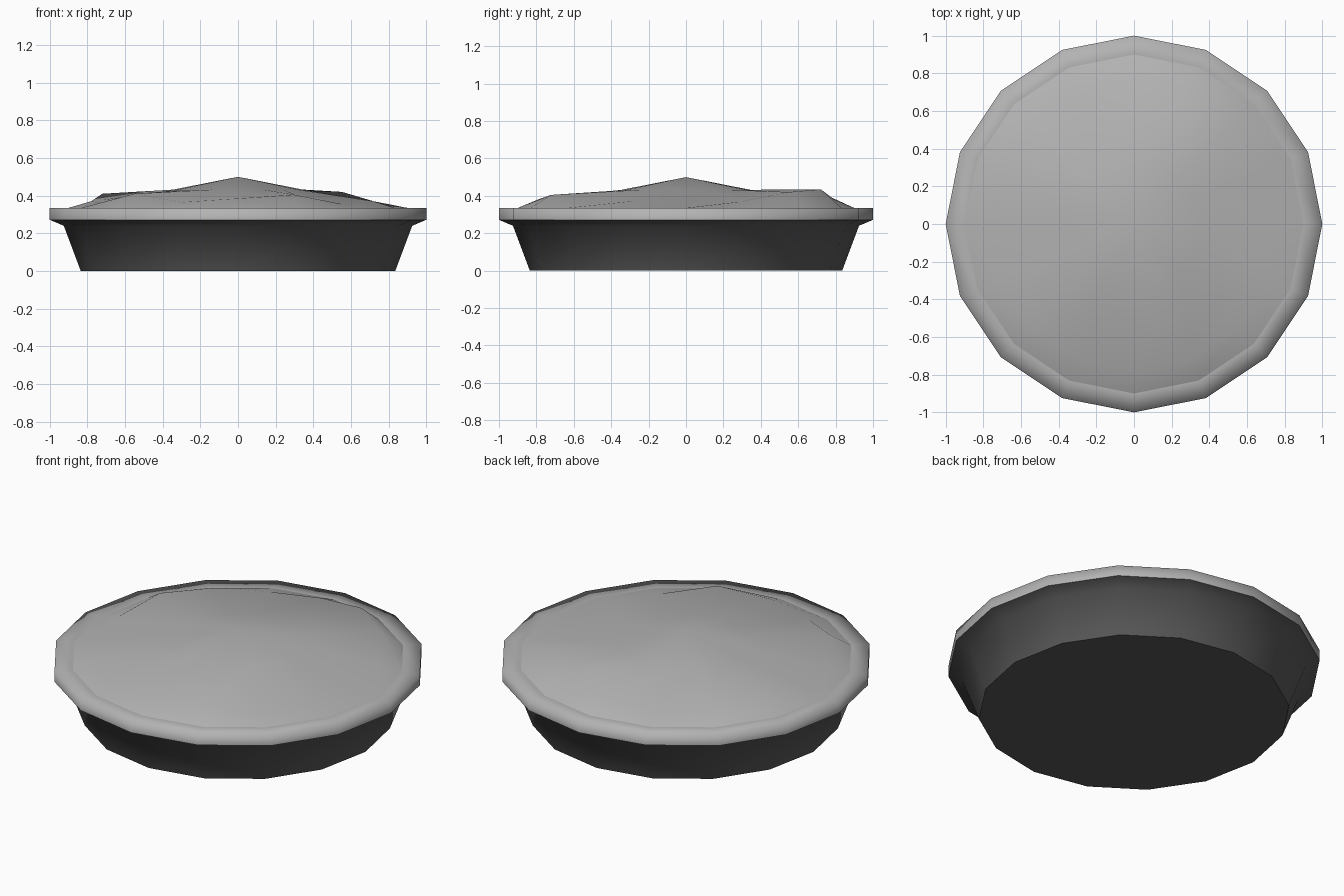
import bpy, bmesh, math

if "Cube" in bpy.data.objects:
    bpy.data.objects.remove(bpy.data.objects["Cube"])

N = 16


def material(name, v):
    mat = bpy.data.materials.new(name)
    mat.diffuse_color = (v, v, v, 1)
    mat.use_nodes = True
    mat.node_tree.nodes["Principled BSDF"].inputs["Base Color"].default_value = mat.diffuse_color
    return mat


def ring(bm, r, heights):
    # One 16-sided loop; heights is a number or one value per corner
    if not isinstance(heights, (list, tuple)):
        heights = [heights] * N
    return [bm.verts.new((r * math.cos(2 * math.pi * i / N),
                          r * math.sin(2 * math.pi * i / N), heights[i]))
            for i in range(N)]


def loft(bm, profile):
    # Rings joined by quads, from the first (radius, height) to the last
    loops = [ring(bm, r, z) for r, z in profile]
    for a, b in zip(loops, loops[1:]):
        for i in range(N):
            j = (i + 1) % N
            bm.faces.new((a[i], a[j], b[j], b[i]))
    return loops


def finish(bm, name, angle, mat):
    bm.normal_update()
    mesh = bpy.data.meshes.new(name)
    bm.to_mesh(mesh)
    bm.free()
    mesh.materials.append(mat)
    obj = bpy.data.objects.new(name, mesh)
    bpy.context.collection.objects.link(obj)
    bpy.ops.object.select_all(action='DESELECT')
    bpy.context.view_layer.objects.active = obj
    obj.select_set(True)
    bpy.ops.object.shade_smooth_by_angle(angle=math.radians(angle))


dark = material("dish_grey", 0.1)
pale = material("crust_grey", 0.45)

# Pie dish: flat base, tapered wall and flared lip
bm = bmesh.new()
loops = loft(bm, [(0.835, 0), (0.925, 0.24), (1.0, 0.272)])
bm.faces.new(loops[0][::-1])
finish(bm, "pie_dish", 60, dark)

# Crust rim: upright edge rounding into the flat top
bm = bmesh.new()
loft(bm, [(1.0, 0.272), (1.0, 0.335), (0.9, 0.335)])
finish(bm, "crust_rim", 100, pale)

# Crust lid: uneven dome rising to a central peak
bumps = [0.345, 0.37, 0.42, 0.435, 0.39, 0.37, 0.39, 0.41,
         0.37, 0.36, 0.41, 0.365, 0.385, 0.405, 0.355, 0.37]
bm = bmesh.new()
loops = loft(bm, [(0.9, 0.335), (0.78, bumps), (0.345, 0.432)])
peak = bm.verts.new((0, 0, 0.5))
for i in range(N):
    bm.faces.new((loops[-1][i], loops[-1][(i + 1) % N], peak))
finish(bm, "crust_lid", 60, pale)
